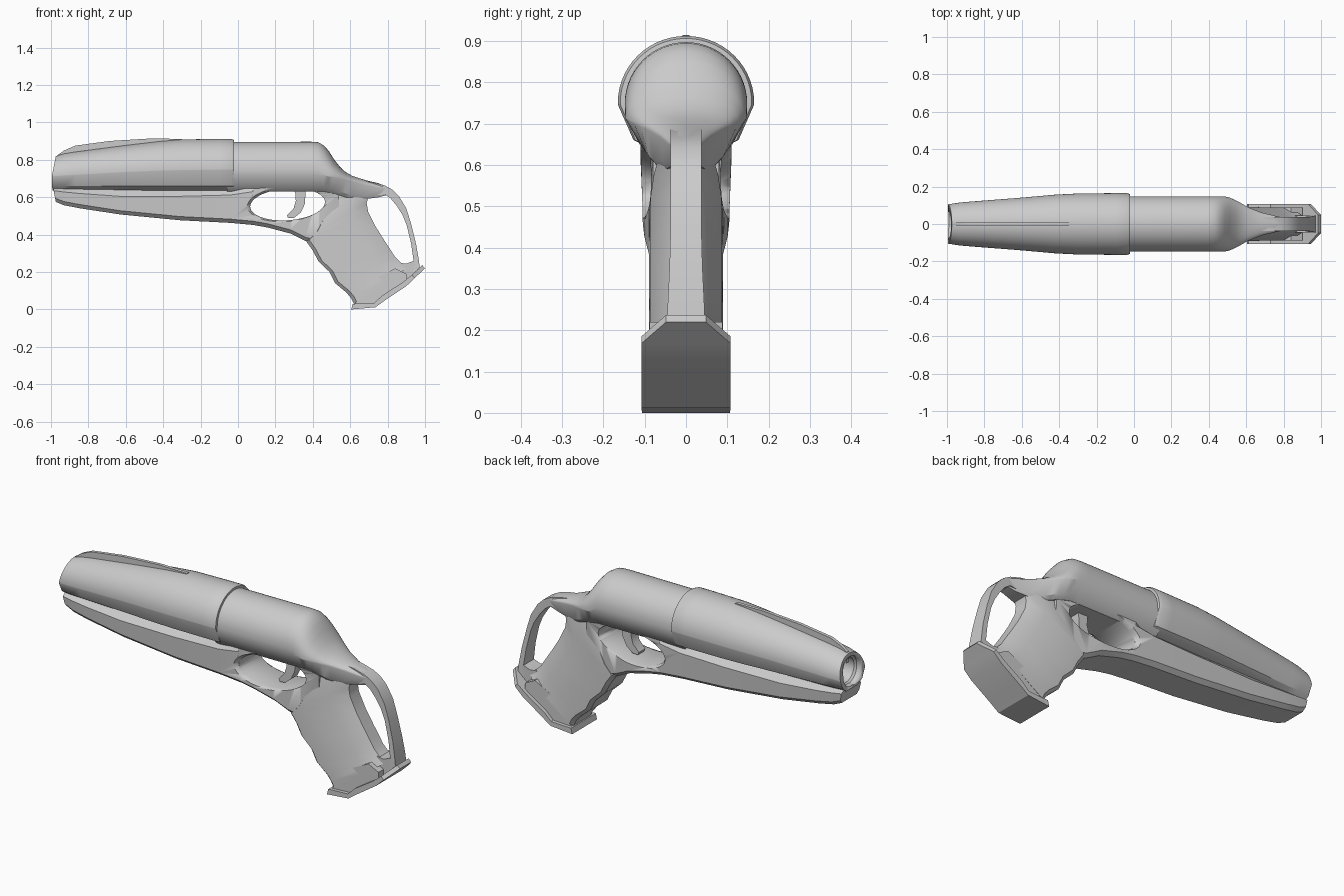
import bpy, bmesh, math
from mathutils import Vector


def loft(name, rings, angle=30):
    """Skin a list of equal-length rings and cap both ends."""
    bm = bmesh.new()
    rows = [[bm.verts.new(p) for p in ring] for ring in rings]
    n = len(rows[0])
    for a, b in zip(rows, rows[1:]):
        for i in range(n):
            j = (i + 1) % n
            bm.faces.new((a[i], a[j], b[j], b[i]))
    bm.faces.new(rows[0])
    bm.faces.new(rows[-1][::-1])
    bmesh.ops.recalc_face_normals(bm, faces=bm.faces)
    me = bpy.data.meshes.new(name)
    bm.to_mesh(me)
    bm.free()
    ob = bpy.data.objects.new(name, me)
    bpy.context.collection.objects.link(ob)
    smooth(ob, angle)
    return ob


def smooth(ob, angle=30):
    bpy.ops.object.select_all(action='DESELECT')
    ob.select_set(True)
    bpy.context.view_layer.objects.active = ob
    bpy.ops.object.shade_smooth_by_angle(angle=math.radians(angle))


def sym(half):
    """Close a half section (y >= 0) by mirroring it across y = 0."""
    return half + [(x, -y, z) for x, y, z in reversed(half) if y > 1e-6]


def strip(name, stations):
    """Bar along the side view: (outer x, z, inner x, z, half width)."""
    return loft(name, [sym([(a, w, b), (c, w, d)]) for a, b, c, d, w in stations])


def slab(name, profile, w):
    return loft(name, [[(x, s * w, z) for x, z in profile] for s in (-1, 1)])


def nose(x, z):
    """Pushes the muzzle end into a shallow wedge."""
    return x + 0.2 * max(0, abs(z - 0.685) - 0.03) if x < -0.96 else x


def arched(x, top, edge, w, low, wl, bottom, wb):
    """Rounded top, flared skirt, narrow underside."""
    c = max(edge + 0.004, top - w)
    steps = 14
    half = [(0, top)] + [(w * math.sin(math.pi / 2 * i / steps),
                          c + (top - c) * math.cos(math.pi / 2 * i / steps))
                         for i in range(1, steps + 1)]
    half += [(w, edge), (wl, low), (wb, bottom)]
    return sym([(nose(x, z), y, z) for y, z in half])


def cut(ob, cutter):
    cutter.hide_render = True
    cutter.hide_set(True)
    m = ob.modifiers.new("cut", 'BOOLEAN')
    m.operation, m.solver, m.object = 'DIFFERENCE', 'EXACT', cutter


# Front shroud
shroud = loft("barrel_shroud", [
    arched(x, t, e, w, 0.66, w * 0.77, 0.635, w * 0.45) for x, t, e, w in [
        (-0.995, 0.82, 0.71, 0.105), (-0.93, 0.833, 0.715, 0.115),
        (-0.87, 0.843, 0.718, 0.12), (-0.6, 0.878, 0.733, 0.141),
        (-0.42, 0.899, 0.741, 0.157), (-0.3, 0.909, 0.744, 0.163),
        (-0.1, 0.912, 0.746, 0.165), (-0.035, 0.912, 0.746, 0.165),
        (-0.022, 0.906, 0.746, 0.159), (-0.02, 0.89, 0.746, 0.145)]])

# Muzzle bore
def circle(x, r, z=0.725):
    return [(x, r * math.cos(a), z + r * math.sin(a))
            for a in [2 * math.pi * i / 40 for i in range(40)]]

cut(shroud, loft("bore_cutter", [circle(-1.05, 0.077), circle(-0.965, 0.077),
                                 circle(-0.955, 0.068), circle(-0.5, 0.068)]))

# Sight ridge on top of the shroud
strip("sight_ridge", [(x, t, x, t - 0.06, 0.009) for x, t in [
    (-0.965, 0.825), (-0.93, 0.85), (-0.87, 0.876), (-0.685, 0.901),
    (-0.47, 0.914), (-0.3, 0.912)]])

# Receiver flowing into the rear neck
loft("receiver", [arched(*s, s[4] - 0.02, s[5] * 0.8) for s in [
    (-0.06, 0.895, 0.715, 0.148, 0.65, 0.112), (0.39, 0.897, 0.715, 0.148, 0.65, 0.112),
    (0.43, 0.894, 0.715, 0.148, 0.65, 0.112), (0.46, 0.876, 0.715, 0.148, 0.65, 0.11),
    (0.485, 0.848, 0.712, 0.147, 0.645, 0.108), (0.51, 0.808, 0.708, 0.142, 0.64, 0.103),
    (0.545, 0.762, 0.70, 0.126, 0.63, 0.097), (0.575, 0.735, 0.692, 0.11, 0.62, 0.09),
    (0.61, 0.715, 0.683, 0.09, 0.61, 0.08), (0.68, 0.692, 0.665, 0.062, 0.61, 0.058),
    (0.75, 0.675, 0.65, 0.045, 0.62, 0.04), (0.79, 0.66, 0.645, 0.036, 0.63, 0.034)]])

# Fore-end and trigger guard in one body
def lower(x, bottom, w, wt, shoulder, top):
    half = [(wt, top), (w, shoulder), (w * 0.95, bottom + 0.02), (w * 0.75, bottom)]
    return sym([(nose(x, z), y, z) for y, z in half])

fore = loft("fore_end", [lower(*s) for s in [
    (-0.99, 0.575, 0.085, 0.06, 0.635, 0.65), (-0.93, 0.557, 0.09, 0.06, 0.628, 0.65),
    (-0.845, 0.541, 0.095, 0.06, 0.62, 0.65), (-0.63, 0.508, 0.102, 0.06, 0.605, 0.65),
    (-0.31, 0.477, 0.108, 0.06, 0.605, 0.65), (-0.04, 0.463, 0.11, 0.065, 0.612, 0.65),
    (0.08, 0.452, 0.11, 0.108, 0.63, 0.665), (0.16, 0.438, 0.11, 0.11, 0.63, 0.665),
    (0.28, 0.406, 0.106, 0.11, 0.63, 0.665), (0.36, 0.366, 0.095, 0.108, 0.63, 0.665),
    (0.43, 0.35, 0.088, 0.1, 0.63, 0.66), (0.54, 0.36, 0.08, 0.085, 0.62, 0.65)]])

# Trigger opening, flared towards both sides
def opening(y, k):
    return [(0.265 + (0.2 + k) * math.cos(a), y,
             0.562 + (0.085 + k * 0.6) * math.sin(a) + 0.012 * math.cos(a))
            for a in [2 * math.pi * i / 48 for i in range(48)]]

cut(fore, loft("trigger_opening_cutter", [
    opening(y, k) for y, k in [(-0.13, 0.03), (-0.085, 0), (0.085, 0), (0.13, 0.03)]]))

# Trigger
slab("trigger", [(0.285, 0.67), (0.307, 0.62), (0.309, 0.58), (0.297, 0.54),
                 (0.262, 0.503), (0.268, 0.488), (0.3, 0.49), (0.335, 0.518),
                 (0.358, 0.565), (0.363, 0.67)], 0.028)

# Grip: sections from the finger side to the chamfered back
def grip_ring(fx, fz, rx, rz, w):
    f, r = Vector((fx, 0, fz)), Vector((rx, 0, rz))
    d = (r - f).normalized()
    spots = [(f, w * 0.8), (f + d * 0.018, w), (r - d * 0.09, w * 0.97), (r, min(w * 0.9, 0.038))]
    return sym([(p.x, y, p.z) for p, y in spots])

loft("grip", [grip_ring(*s) for s in [
    (0.62, 0.03, 0.91, 0.225, 0.09), (0.605, 0.06, 0.885, 0.24, 0.09),
    (0.58, 0.09, 0.865, 0.255, 0.09), (0.52, 0.14, 0.84, 0.28, 0.09),
    (0.49, 0.2, 0.815, 0.32, 0.09), (0.43, 0.257, 0.785, 0.365, 0.09),
    (0.40, 0.315, 0.735, 0.445, 0.09), (0.365, 0.364, 0.695, 0.525, 0.09),
    (0.41, 0.41, 0.688, 0.57, 0.088), (0.465, 0.52, 0.70, 0.61, 0.08),
    (0.50, 0.64, 0.72, 0.645, 0.06)]])
slab("grip_heel", [(0.62, 0.025), (0.73, 0.025), (0.77, 0.06), (0.9, 0.15),
                   (0.9, 0.19), (0.84, 0.22), (0.7, 0.15)], 0.088)

# Rear hand strap
strip("hand_strap", [
    (0.66, 0.69, 0.66, 0.59, 0.038), (0.72, 0.681, 0.71, 0.606, 0.038),
    (0.785, 0.663, 0.785, 0.615, 0.037), (0.825, 0.641, 0.815, 0.595, 0.037),
    (0.86, 0.607, 0.848, 0.555, 0.037), (0.9, 0.54, 0.88, 0.505, 0.037),
    (0.925, 0.46, 0.902, 0.45, 0.037), (0.952, 0.35, 0.926, 0.35, 0.04),
    (0.966, 0.27, 0.938, 0.265, 0.044), (0.972, 0.22, 0.935, 0.19, 0.046)])
strip("strap_foot", [(0.86, 0.25, 0.86, 0.14, 0.045), (0.9, 0.245, 0.9, 0.15, 0.045),
                     (0.945, 0.262, 0.945, 0.19, 0.045)])

# Butt plate with chamfered rear corners
strip("butt_plate", [
    (0.613, 0.03, 0.605, 0.0, 0.106), (0.73, 0.036, 0.735, 0.012, 0.108),
    (0.77, 0.074, 0.785, 0.048, 0.108), (0.88, 0.145, 0.9, 0.125, 0.108),
    (0.93, 0.185, 0.945, 0.168, 0.108), (0.985, 0.237, 1.0, 0.22, 0.048)])
